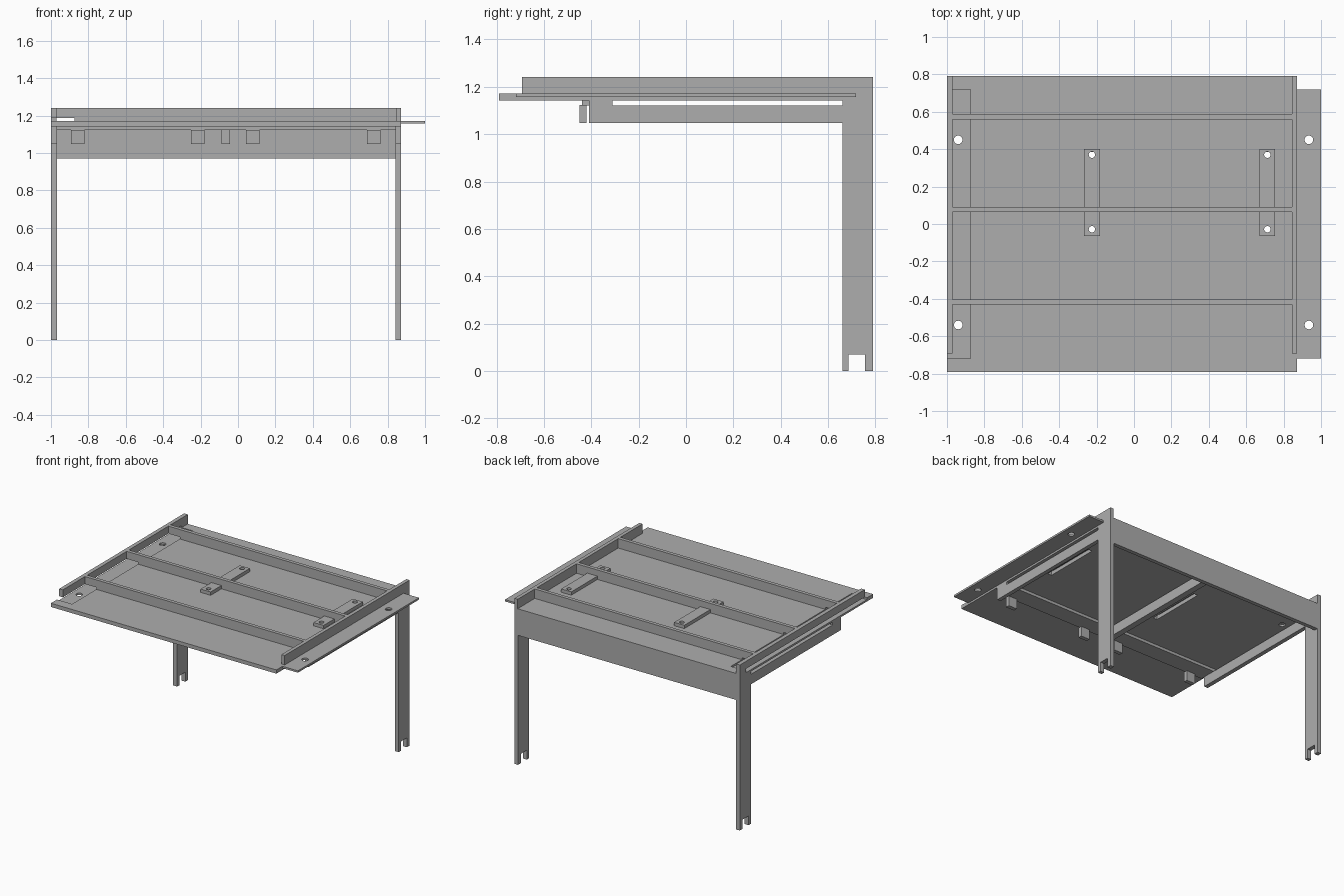
import bpy, bmesh
from mathutils import Vector

if "Cube" in bpy.data.objects:
    bpy.data.objects.remove(bpy.data.objects["Cube"])

metal = bpy.data.materials.new("plain_grey")
metal.use_nodes = True
grey = (0.42, 0.42, 0.42, 1)
metal.diffuse_color = grey
metal.node_tree.nodes["Principled BSDF"].inputs["Base Color"].default_value = grey


def prism(name, outline, axis, lo, hi):
    """Extrude a 2D outline along an axis from lo to hi."""
    place = {"x": lambda a, b: (lo, a, b),
             "y": lambda a, b: (a, lo, b),
             "z": lambda a, b: (a, b, lo)}[axis]
    bm = bmesh.new()
    face = bm.faces.new([bm.verts.new(place(a, b)) for a, b in outline])
    ext = bmesh.ops.extrude_face_region(bm, geom=[face])
    step = Vector([(hi - lo) * (axis == k) for k in "xyz"])
    bmesh.ops.translate(bm, vec=step,
                        verts=[v for v in ext["geom"] if isinstance(v, bmesh.types.BMVert)])
    bmesh.ops.recalc_face_normals(bm, faces=bm.faces)
    mesh = bpy.data.meshes.new(name)
    bm.to_mesh(mesh)
    bm.free()
    mesh.materials.append(metal)
    ob = bpy.data.objects.new(name, mesh)
    bpy.context.collection.objects.link(ob)
    return ob


def box(name, x0, x1, y0, y1, z0, z1):
    return prism(name, [(x0, y0), (x1, y0), (x1, y1), (x0, y1)], "z", z0, z1)


def cylinder(x, y, r):
    bpy.ops.mesh.primitive_cylinder_add(vertices=24, radius=r, depth=0.3, location=(x, y, 1.17))
    return bpy.context.object


def cut(targets, cutters):
    """Subtract every cutter from every target, then discard the cutters."""
    for target in targets:
        bpy.context.view_layer.objects.active = target
        for cutter in cutters:
            mod = target.modifiers.new("cut", "BOOLEAN")
            mod.operation, mod.solver, mod.object = "DIFFERENCE", "EXACT", cutter
            bpy.ops.object.modifier_apply(modifier=mod.name)
    for cutter in cutters:
        bpy.data.objects.remove(cutter)


# Main levels and plan limits
LEFT, RIGHT, END = -1.0, 0.872, 1.0
DEPTH, TAB = 0.79, 0.718
BASE, MID, TOP, RIM = 1.143, 1.157, 1.171, 1.242
RECESS, SLOT_TOP = -0.875, 1.186
IN_L, IN_R = LEFT + 0.03, RIGHT - 0.027

# Table top: lower sheet, and upper sheet with side recess and matching tongue
lower_sheet = box("lower_sheet", LEFT, RIGHT, -DEPTH, DEPTH, BASE, MID)
upper_sheet = prism("upper_sheet", [
    (LEFT, -DEPTH), (RIGHT, -DEPTH), (RIGHT, -TAB), (END, -TAB), (END, TAB), (RIGHT, TAB),
    (RIGHT, DEPTH), (LEFT, DEPTH), (LEFT, TAB), (RECESS, TAB), (RECESS, -TAB), (LEFT, -TAB)],
    "z", MID, TOP)

# Bolt holes in recess and tongue, slide slots under the straps
slats = (-0.225, 0.713)
cutters = [cylinder(x, y, 0.023) for x in (-0.94, 0.935) for y in (-0.54, 0.45)]
cutters += [box("slot_cutter", x - 0.017, x + 0.017, -0.045, 0.385, 1, 1.3) for x in slats]
cut([lower_sheet, upper_sheet], cutters)

# Drilled straps lying on the top
for x in slats:
    strap = box("strap", x - 0.042, x + 0.042, -0.063, 0.402, TOP, TOP + 0.025)
    cut([strap], [cylinder(x, y, 0.017) for y in (-0.028, 0.37)])

# Cross battens, notched above the recess
for y in (-0.43, 0.065, 0.56):
    prism("batten", [(IN_L, SLOT_TOP), (RECESS, SLOT_TOP), (RECESS, TOP),
                     (IN_R, TOP), (IN_R, RIM), (IN_L, RIM)], "y", y, y + 0.027)

# Side rails
box("plain_rail", IN_R, RIGHT, -0.692, DEPTH, TOP, RIM)
prism("slotted_rail", [(-0.692, SLOT_TOP), (TAB, SLOT_TOP), (TAB, TOP),
                       (DEPTH, TOP), (DEPTH, RIM), (-0.692, RIM)], "x", LEFT, IN_L)

# Side frames: notched leg and arm in one piece
frame = [(DEPTH, 0), (DEPTH, BASE), (0.66, BASE), (0.66, 1.122), (-0.31, 1.122),
         (-0.31, BASE), (-0.41, BASE), (-0.41, 1.047), (0.66, 1.047), (0.66, 0),
         (0.686, 0), (0.686, 0.07), (0.757, 0.07), (0.757, 0)]
prism("side_frame", frame, "x", LEFT, LEFT + 0.032)
prism("side_frame", frame, "x", RIGHT - 0.03, RIGHT)

# Under-frame: back apron, front strip, centre beam and hanging tabs
box("back_apron", IN_L, IN_R, DEPTH - 0.03, DEPTH, 0.972, BASE)
box("front_strip", IN_L, IN_R, -0.44, -0.31, 1.122, BASE)
box("centre_beam", -0.088, -0.042, -0.41, DEPTH - 0.03, 1.047, 1.122)
for x in (-0.858, -0.214, 0.08, 0.725):
    box("hanging_tab", x - 0.036, x + 0.036, -0.45, -0.42, 1.047, 1.123)
